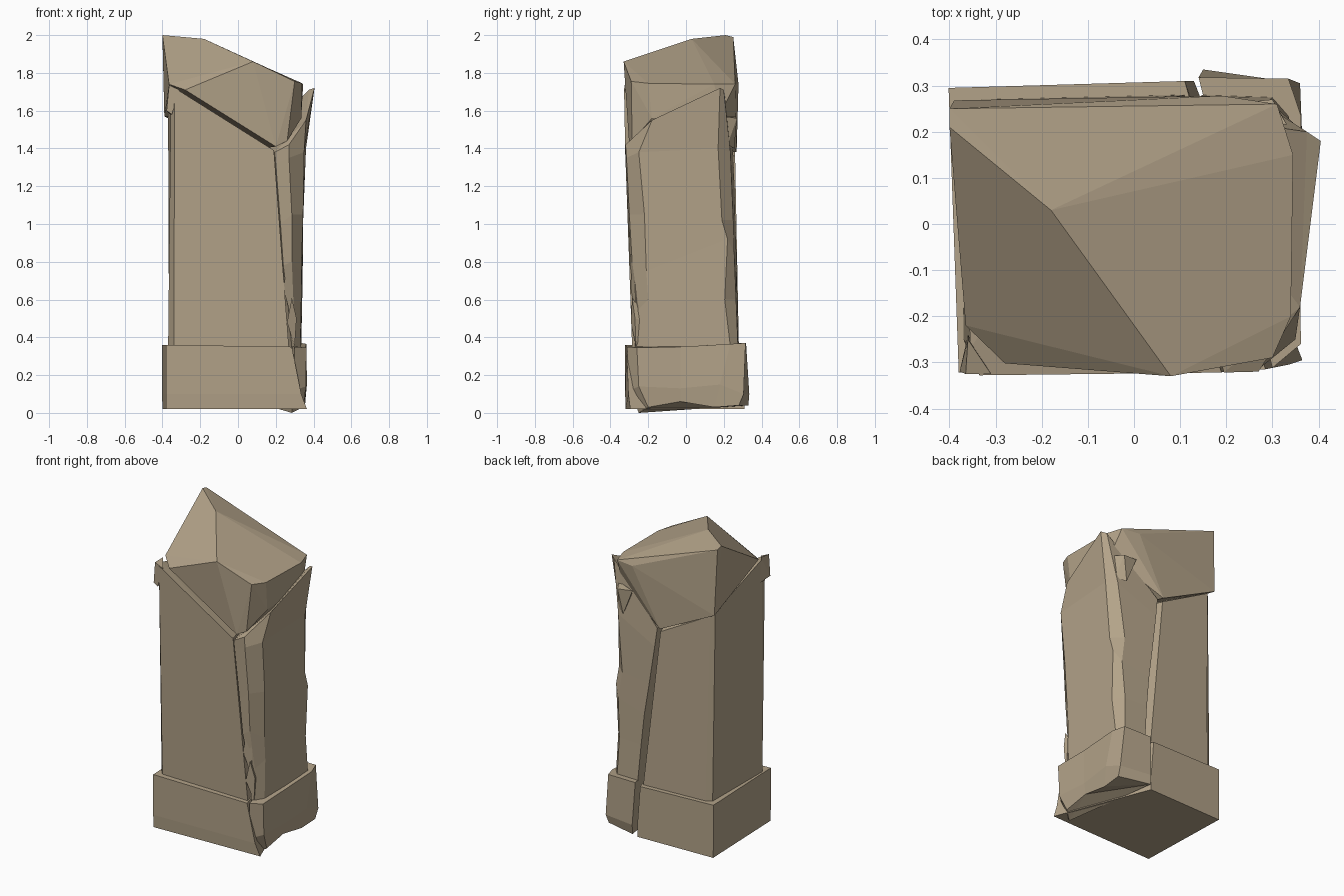
import bpy, bmesh

stone = bpy.data.materials.new("tan_stone")
stone.diffuse_color = (0.45, 0.365, 0.25, 1)


def finish(name, bm):
    bmesh.ops.recalc_face_normals(bm, faces=bm.faces)
    me = bpy.data.meshes.new(name)
    bm.to_mesh(me)
    bm.free()
    me.materials.append(stone)
    ob = bpy.data.objects.new(name, me)
    bpy.context.collection.objects.link(ob)
    return ob


def loft(name, rings):
    """Flat-faced solid skinned through rings of equal point count."""
    bm = bmesh.new()
    vs = [[bm.verts.new(p) for p in r] for r in rings]
    n = len(rings[0])
    for a, b in zip(vs, vs[1:]):
        for i in range(n):
            j = (i + 1) % n
            bm.faces.new((a[i], a[j], b[j], b[i]))
    caps = [bm.faces.new(vs[0][::-1]), bm.faces.new(vs[-1])]
    bmesh.ops.triangulate(bm, faces=caps)
    return finish(name, bm)


def hull(name, pts):
    bm = bmesh.new()
    for p in pts:
        bm.verts.new(p)
    res = bmesh.ops.convex_hull(bm, input=bm.verts)
    junk = {g for g in res["geom_interior"] if isinstance(g, bmesh.types.BMVert)}
    bmesh.ops.delete(bm, geom=list(junk), context='VERTS')
    bmesh.ops.dissolve_limit(bm, angle_limit=0.03, verts=bm.verts, edges=bm.edges)
    return finish(name, bm)


# Main base block, cut diagonally by the crack
loft("main_base", [
    [(-.38, -.32, .02), (.365, -.295, .02), (.13, .31, .02), (-.40, .295, .02)],
    [(-.38, -.322, .1), (.335, -.305, .1), (.13, .31, .1), (-.402, .295, .1)],
    [(-.38, -.322, .36), (.285, -.315, .35), (.11, .31, .35), (-.402, .295, .36)],
])

# Main shaft with a chamfered corner and slanted broken top
loft("main_shaft", [
    [(-.37, -.25, .34), (-.34, -.285, .34), (.27, -.285, .34),
     (.11, .28, .34), (-.33, .27, .34), (-.365, .25, .34)],
    [(-.355, -.27, 1.72), (-.335, -.328, 1.72), (.19, -.322, 1.39),
     (.0, .26, 1.36), (-.35, .25, 1.55), (-.37, .23, 1.57)],
])
# Thin raised sliver left on the shaft's left edge
hull("left_edge_sliver", [
    (-.378, -.32, 1.60), (-.35, -.32, 1.58), (-.36, -.24, 1.58),
    (-.365, -.325, 1.735), (-.31, -.325, 1.71), (-.36, -.25, 1.74)])

# Split-off base chunk with an uneven underside
loft("chunk_base", [
    [(.285, -.25, 0), (.345, -.20, .03), (.345, -.03, .06), (.35, .15, .03),
     (.355, .28, .04), (.15, .33, .04)],
    [(.295, -.30, .12), (.36, -.25, .14), (.355, -.03, .13), (.365, .18, .15),
     (.36, .305, .10), (.15, .335, .10)],
    [(.30, -.312, .35), (.362, -.26, .345), (.358, -.03, .35), (.362, .235, .365),
     (.335, .315, .37), (.14, .318, .37)],
])

# Split-off leaning shaft chunk with a chipped back edge and a pointed top
loft("chunk_shaft", [
    [(.285, -.27, .34), (.30, -.255, .34), (.33, -.20, .34),
     (.335, .235, .35), (.30, .275, .35), (.15, .28, .35)],
    [(.265, -.27, .58), (.295, -.25, .55), (.335, -.20, .60),
     (.34, .205, .60), (.29, .265, .60), (.13, .272, .60)],
    [(.24, -.295, .78), (.285, -.285, .80), (.335, -.21, .75),
     (.345, .22, .92), (.305, .255, .85), (.11, .268, .80)],
    [(.225, -.305, 1.0), (.285, -.30, 1.05), (.345, -.22, 1.05),
     (.345, .19, 1.02), (.28, .25, 1.02), (.08, .262, 1.0)],
    [(.20, -.32, 1.32), (.27, -.315, 1.35), (.35, -.25, 1.38),
     (.36, .17, 1.40), (.32, .235, 1.38), (.045, .255, 1.25)],
    [(.195, -.322, 1.38), (.27, -.32, 1.42), (.36, -.18, 1.55),
     (.405, .18, 1.72), (.375, .20, 1.71), (.03, .25, 1.37)],
])

# Small shards lodged in the front crack
for i, (x, z, h) in enumerate([(.265, .66, .15), (.285, .48, .13)]):
    hull(f"crack_shard_{i}", [
        (x, -.285, z + h), (x - .025, -.292, z), (x + .025, -.27, z + .02),
        (x + .015, -.265, z - h), (x, -.2, z)])

# Broken wedge-shaped cap resting in the V between the two pieces
hull("broken_cap", [
    # faceted top
    (-.40, .21, 2.0), (-.40, .25, 1.99), (-.18, .03, 1.98), (.08, -.33, 1.86),
    (.30, -.29, 1.755), (.34, -.20, 1.745), (.345, .15, 1.74), (.31, .26, 1.74),
    (.19, .278, 1.74), (-.365, -.22, 1.74), (-.28, -.302, 1.71),
    # wedge underside
    (.20, -.30, 1.41), (.26, -.285, 1.44), (.335, -.18, 1.56), (.335, .18, 1.58),
    (.0, .268, 1.38), (-.39, .268, 1.57), (-.37, .20, 1.57)])

# Chip on the back right below the cap
hull("back_chip", [
    (.30, .27, 1.56), (.34, .20, 1.57), (.27, .255, 1.40), (.33, .22, 1.42),
    (.20, .26, 1.57), (.25, .20, 1.50)])
